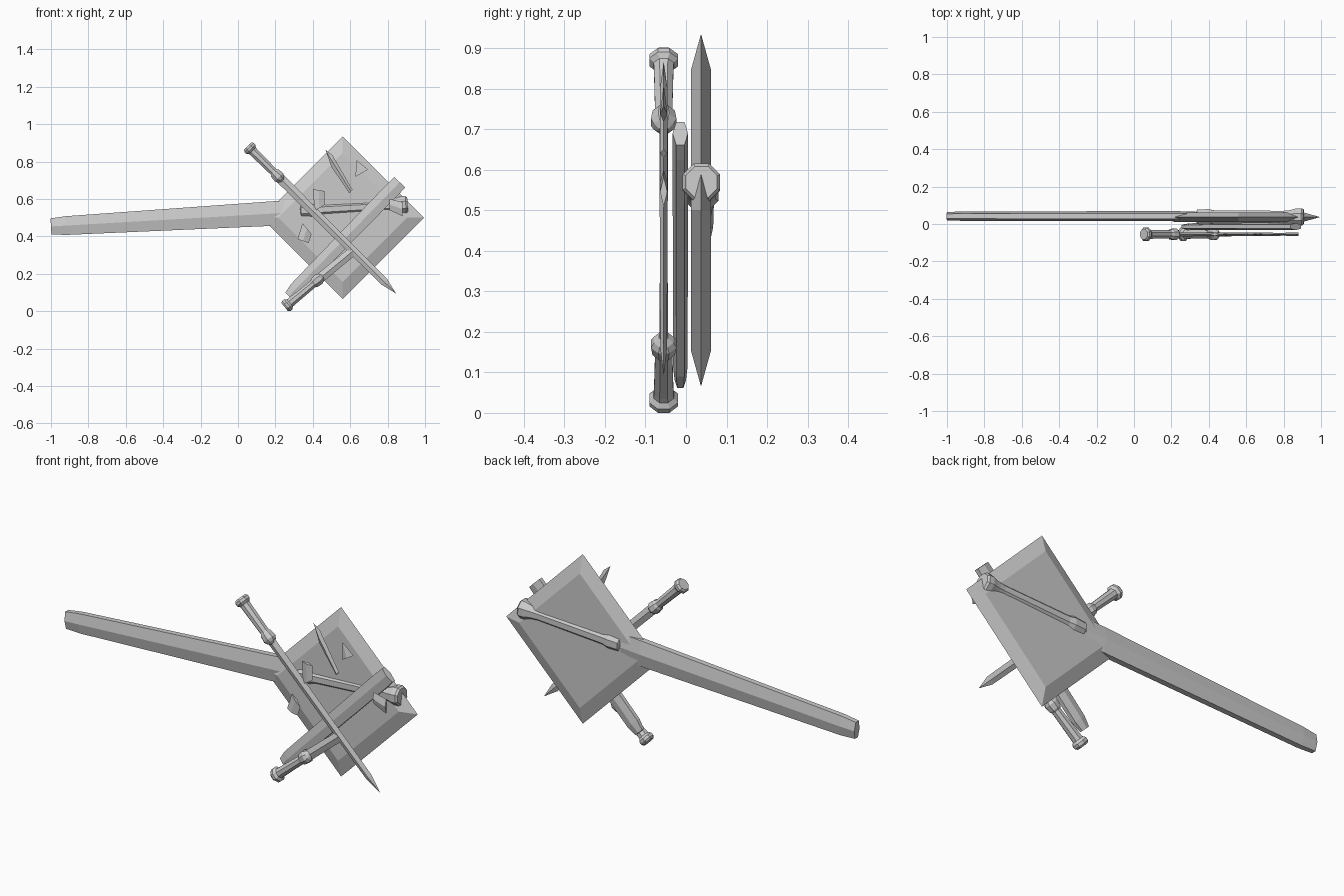
import bpy, math
from mathutils import Matrix

if "Cube" in bpy.data.objects:
    bpy.data.objects.remove(bpy.data.objects["Cube"])


def skin(name, rings):
    """Join equal-sized rings of points into a closed, flat-shaded solid."""
    n = len(rings[0])
    verts = [p for r in rings for p in r]
    faces = [list(range(n))[::-1], list(range(len(verts) - n, len(verts)))]
    for k in range(len(rings) - 1):
        for i in range(n):
            j = (i + 1) % n
            faces.append([k * n + i, k * n + j, (k + 1) * n + j, (k + 1) * n + i])
    import bmesh
    me = bpy.data.meshes.new(name)
    me.from_pydata(verts, [], faces)
    bm = bmesh.new()
    bm.from_mesh(me)
    bmesh.ops.remove_doubles(bm, verts=bm.verts, dist=0.0002)
    bmesh.ops.recalc_face_normals(bm, faces=bm.faces)
    bm.to_mesh(me)
    bm.free()
    ob = bpy.data.objects.new(name, me)
    bpy.context.collection.objects.link(ob)
    return ob


# cross-sections as (depth, width) unit pairs
HEX = [(.55, 1), (1, 0), (.55, -1), (-.55, -1), (-1, 0), (-.55, 1)]
DIAMOND = [(0, 1), (1, 0), (0, -1), (-1, 0)]
OCT = [(math.cos(math.pi * (2 * i + 1) / 8), math.sin(math.pi * (2 * i + 1) / 8)) for i in range(8)]


def loft(name, section, stations, start, angle):
    """Stations are (distance, half depth, half width) along an axis in the XZ plane."""
    ob = skin(name, [[(t, a * d, b * w) for a, b in section] for t, d, w in stations])
    ob.matrix_world = Matrix.Translation(start) @ Matrix.Rotation(-angle, 4, 'Y')
    return ob


def hilt(name, start, angle):
    prof = [(0, .030), (.010, .038), (.024, .038), (.036, .027), (.05, .026), (.195, .023),
            (.205, .030), (.235, .034), (.250, .026), (.262, .012)]
    loft(name, OCT, [(t, r, r) for t, r in prof], start, angle)


Y = -.055

# whole sword
s1, a1 = (.052, Y, .882), math.radians(-44.8)
hilt("sword_hilt", s1, a1)
loft("sword_blade", DIAMOND, [(.24, .011, .026), (1.03, .008, .021), (1.117, .0005, .0005)], s1, a1)

# broken sword stub
s2, a2 = (.25, Y, .021), math.radians(39.5)
hilt("broken_hilt", s2, a2)
loft("broken_blade", DIAMOND, [(.23, .011, .026), (.47, .010, .025)], s2, a2)

# blade fragments: edge pairs (x, z) with a ridge between them
fragments = [
    [((.467, .864), (.468, .863)), ((.505, .834), (.50, .770)), ((.612, .650), (.596, .630))],
    [((.633, .808), (.634, .807)), ((.695, .757), (.628, .718))],
    [((.402, .652), (.462, .642)), ((.408, .535), (.462, .567))],
    [((.345, .470), (.393, .412)), ((.318, .385), (.377, .364))],
    [((.810, .600), (.810, .540)), ((.880, .583), (.880, .508))],
]
for k, pairs in enumerate(fragments):
    rings = []
    for i, (a, b) in enumerate(pairs):
        mx, mz = (a[0] + b[0]) / 2, (a[1] + b[1]) / 2
        d = .009 if abs(a[0] - b[0]) + abs(a[1] - b[1]) > .01 else .0005
        rings.append([(a[0], Y, a[1]), (mx, Y + d, mz), (b[0], Y, b[1]), (mx, Y - d, mz)])
    skin(f"blade_fragment_{k + 1}", rings)

# small scabbard
loft("small_scabbard", HEX, [(0, .014, .026), (.05, .018, .037), (.80, .019, .042), (.85, .019, .040)],
     (.272, -.014, .080), math.radians(45.8))

# square plate with bevelled rim
c, m, outer, inner = (.56, .5), .037, .435, .345
skin("diamond_plate", [[(c[0] + s * a, y, c[1] + s * b) for a, b in DIAMOND]
                       for y, s in ((m - .025, inner), (m, outer), (m + .025, inner))])

# long beam and the handle set in the plate, on one axis
s3, a3 = (-1, .042, .453), math.atan(.058)
loft("long_beam", HEX, [(0, .022, .043), (.08, .025, .050), (1.22, .027, .066), (1.33, .024, .066)], s3, a3)
grip = [(1.33, .012), (1.34, .042), (1.40, .045), (1.43, .038), (1.80, .035), (1.83, .038),
        (1.85, .042), (1.875, .050), (1.90, .050), (1.91, .042)]
loft("plate_handle", OCT, [(t, r, r) for t, r in grip], (-1, .038, .459), a3)
